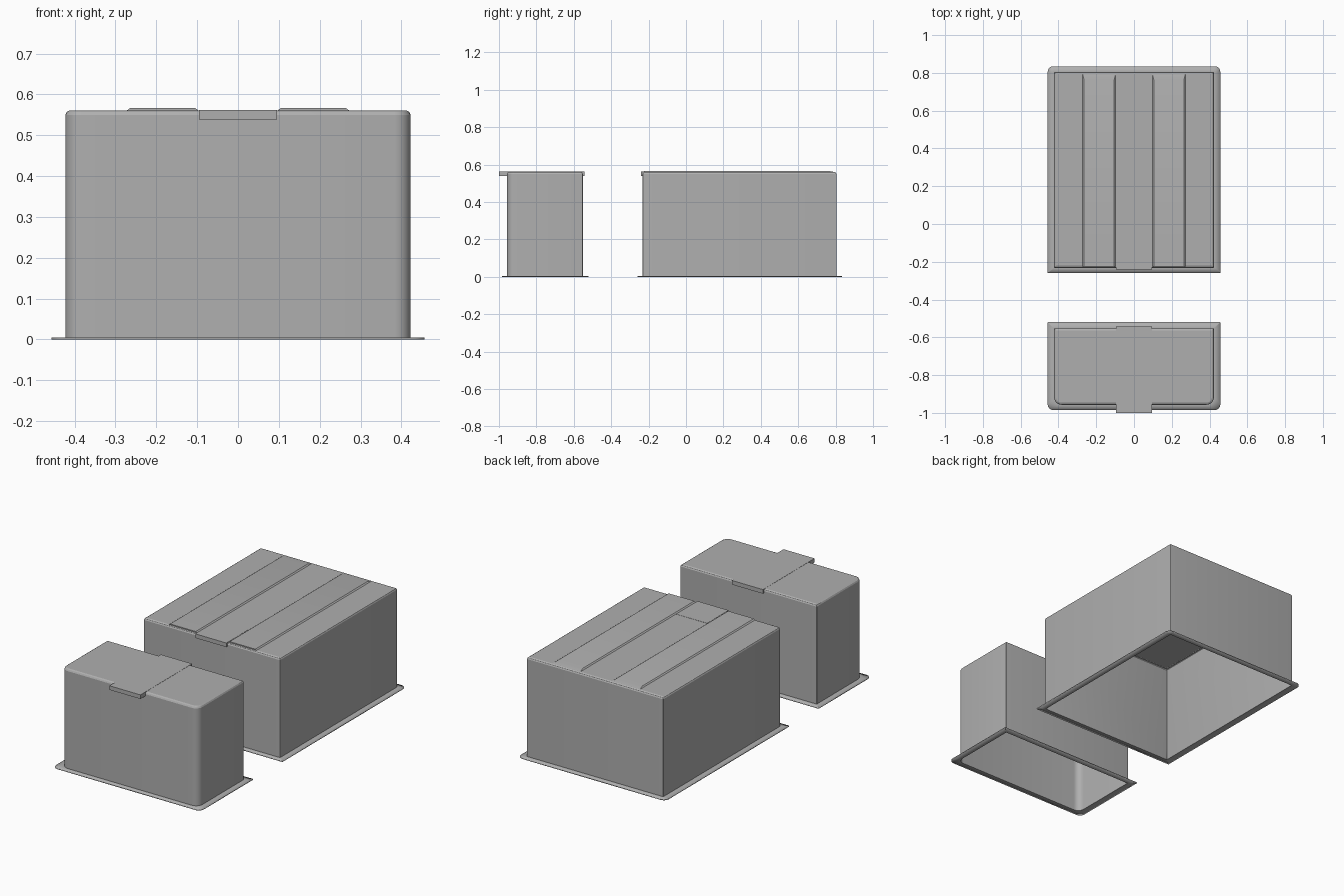
import bpy, bmesh, math

if "Cube" in bpy.data.objects:
    bpy.data.objects.remove(bpy.data.objects["Cube"])

grey = bpy.data.materials.new("dark_grey")
grey.diffuse_color = (0.43, 0.43, 0.43, 1)
grey.use_nodes = True
grey.node_tree.nodes["Principled BSDF"].inputs["Base Color"].default_value = grey.diffuse_color


def finish(name, bm):
    bmesh.ops.recalc_face_normals(bm, faces=bm.faces)
    mesh = bpy.data.meshes.new(name)
    bm.to_mesh(mesh)
    bm.free()
    mesh.materials.append(grey)
    ob = bpy.data.objects.new(name, mesh)
    bpy.context.collection.objects.link(ob)
    bpy.context.view_layer.objects.active = ob
    ob.select_set(True)
    bpy.ops.object.shade_smooth_by_angle(angle=math.radians(20))
    ob.select_set(False)
    return ob


def outline(hx, y0, y1, r_front, r_back, inset=0.0, steps=6):
    """Rectangle with separately rounded front and back corners."""
    hx, y0, y1 = hx - inset, y0 + inset, y1 - inset
    pts = []
    corners = [(1, y1, r_back, 0), (-1, y1, r_back, 90),
               (-1, y0, r_front, 180), (1, y0, r_front, 270)]
    for sx, y, r, start in corners:
        r = max(r - inset, 0.001)
        cx, cy = sx * (hx - r), y + (-r if y == y1 else r)
        for i in range(steps + 1):
            a = math.radians(start + 90 * i / steps)
            pts.append((cx + r * math.cos(a), cy + r * math.sin(a)))
    return pts


def shell(name, flange, body, top):
    """Open-bottomed cover: flange, walls, bevelled rim and lid."""
    b = 0.011
    rows = [(outline(*flange), 0.005),
            (outline(*body), 0.005),
            (outline(*body), top - b),
            (outline(*body, inset=b * 0.35), top - b * 0.35),
            (outline(*body, inset=b), top)]
    bm = bmesh.new()
    loops = [[bm.verts.new((x, y, z)) for x, y in pts] for pts, z in rows]
    n = len(loops[0])
    for lo, hi in zip(loops, loops[1:]):
        for i in range(n):
            j = (i + 1) % n
            bm.faces.new((lo[i], lo[j], hi[j], hi[i]))
    bm.faces.new(loops[-1])
    ob = finish(name, bm)
    mod = ob.modifiers.new("thickness", 'SOLIDIFY')
    mod.thickness = 0.005
    mod.offset = -1
    return ob


def block(name, x0, x1, y0, y1, z0, z1, slope=0.0, back_slope=0.0):
    """Box whose top may be drawn in at the sides and back."""
    bm = bmesh.new()
    bmesh.ops.create_cube(bm, size=1)
    for v in bm.verts:
        up = v.co.z > 0
        x = x1 - slope * up if v.co.x > 0 else x0 + slope * up
        y = y1 - back_slope * up if v.co.y > 0 else y0
        v.co = (x, y, z1 if up else z0)
    return finish(name, bm)


# Large rear cover: rounded at the back, square at the front
shell("rear_cover", (0.457, -0.26, 0.835, 0.001, 0.03),
      (0.423, -0.232, 0.805, 0.004, 0.004), 0.561)

# Small front cover: rounded at the front, square at the back
shell("front_cover", (0.457, -0.985, -0.52, 0.03, 0.001),
      (0.423, -0.957, -0.552, 0.04, 0.004), 0.561)

# Low raised strips along the rear lid, fading out at the back
for side, s in (("left", -1), ("right", 1)):
    xs = sorted((s * 0.097, s * 0.272))
    block(f"lid_strip_{side}", xs[0], xs[1], -0.224, 0.794, 0.5605, 0.5665,
          slope=0.008, back_slope=0.03)

# Latch plate and lip at the front of the rear cover
block("rear_latch_plate", -0.096, 0.096, -0.24, -0.05, 0.558, 0.562)
block("rear_latch_lip", -0.096, 0.096, -0.24, -0.23, 0.539, 0.562)

# Latch plate across the front cover with a lip at each end
block("front_latch_plate", -0.096, 0.096, -1.0, -0.543, 0.558, 0.562)
block("front_latch_tab", -0.096, 0.096, -1.0, -0.955, 0.539, 0.562)
block("front_latch_back_lip", -0.096, 0.096, -0.554, -0.543, 0.539, 0.562)
